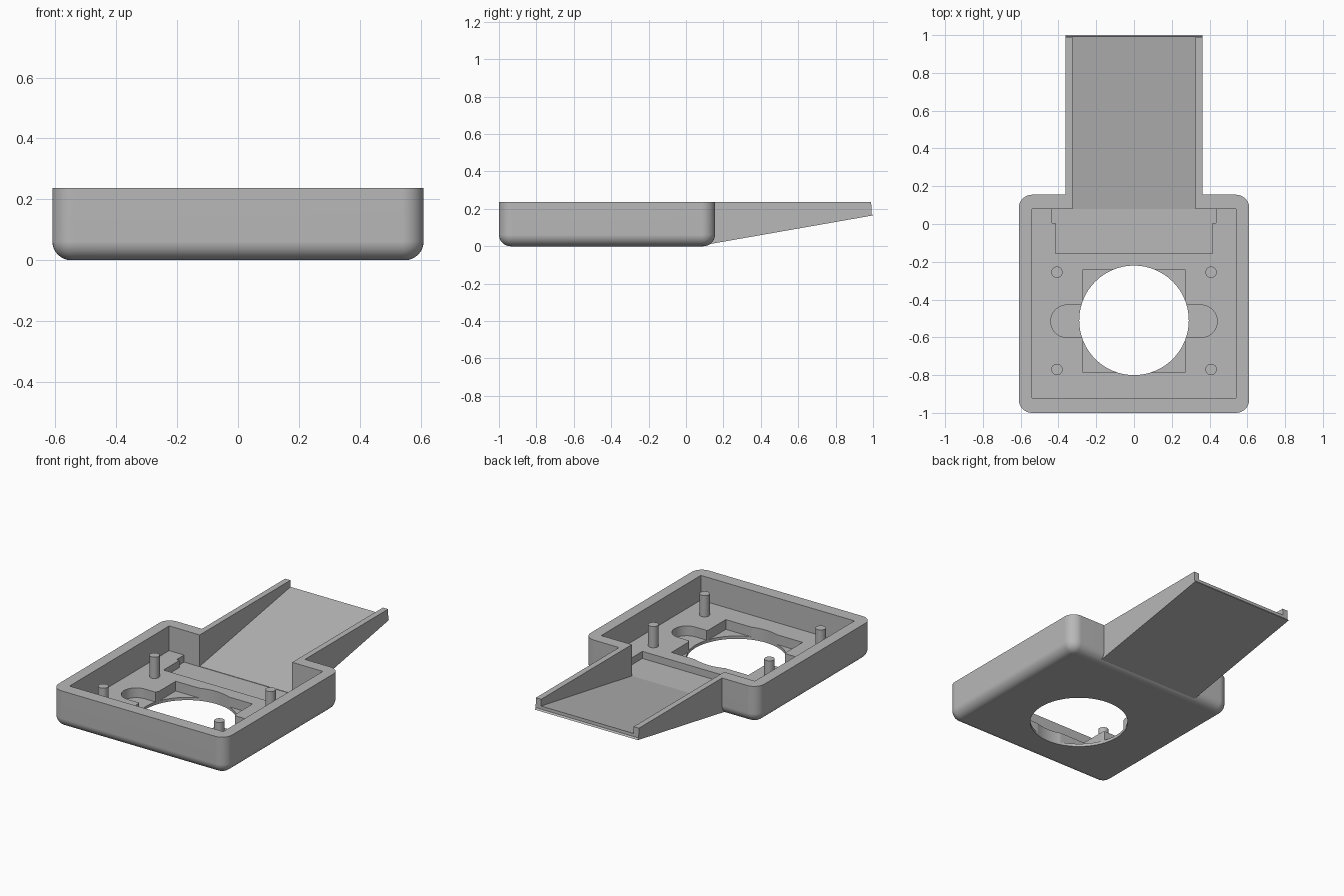
import bpy, bmesh
from mathutils import Vector

cube = bpy.data.objects.get("Cube")
if cube:
    bpy.data.objects.remove(cube, do_unlink=True)

grey = bpy.data.materials.new("plain grey")
grey.use_nodes = True
colour = (0.48, 0.48, 0.48, 1)
grey.diffuse_color = colour
grey.node_tree.nodes["Principled BSDF"].inputs["Base Color"].default_value = colour

TOP = 0.237
FLOOR = 0.08
HOLE_Y = -0.515


def finish(name, bm):
    bmesh.ops.recalc_face_normals(bm, faces=bm.faces)
    mesh = bpy.data.meshes.new(name)
    bm.to_mesh(mesh)
    bm.free()
    mesh.materials.append(grey)
    obj = bpy.data.objects.new(name, mesh)
    bpy.context.scene.collection.objects.link(obj)
    return obj


def box_mesh(low, high):
    bm = bmesh.new()
    bmesh.ops.create_cube(bm, size=1)
    low, high = Vector(low), Vector(high)
    for v in bm.verts:
        v.co = (low + high) / 2 + v.co * (high - low)
    return bm


def box(name, low, high):
    return finish(name, box_mesh(low, high))


def cylinder(name, x, y, radius, low, high, sides=32):
    bm = bmesh.new()
    bmesh.ops.create_cone(bm, cap_ends=True, segments=sides, radius1=radius,
                          radius2=radius, depth=high - low)
    bmesh.ops.translate(bm, verts=bm.verts, vec=(x, y, (low + high) / 2))
    return finish(name, bm)


def side_prism(name, profile, half_width):
    # Side profile in y and z, extruded across x
    bm = bmesh.new()
    face = bm.faces.new([bm.verts.new((-half_width, y, z)) for y, z in profile])
    made = bmesh.ops.extrude_face_region(bm, geom=[face])["geom"]
    moved = [g for g in made if isinstance(g, bmesh.types.BMVert)]
    bmesh.ops.translate(bm, verts=moved, vec=(2 * half_width, 0, 0))
    return finish(name, bm)


def combine(target, other, operation):
    mod = target.modifiers.new("join", "BOOLEAN")
    mod.operation, mod.solver, mod.object = operation, "EXACT", other
    bpy.context.view_layer.objects.active = target
    bpy.ops.object.modifier_apply(modifier=mod.name)
    bpy.data.objects.remove(other, do_unlink=True)


def smooth(obj):
    bpy.ops.object.select_all(action="DESELECT")
    obj.select_set(True)
    bpy.context.view_layer.objects.active = obj
    bpy.ops.object.shade_smooth_by_angle(angle=0.5)
    mod = obj.modifiers.new("even shading", "WEIGHTED_NORMAL")
    mod.keep_sharp = True


# Housing block with rounded corners and a rounded bottom rim
bm = box_mesh((-0.61, -1, 0), (0.61, 0.155, TOP))
upright = [e for e in bm.edges if abs(e.verts[0].co.z - e.verts[1].co.z) > 0.1]
bmesh.ops.bevel(bm, geom=upright, offset=0.07, segments=8, profile=0.5, affect="EDGES")
rim = [e for e in bm.edges if all(v.co.z < 0.001 for v in e.verts)]
bmesh.ops.bevel(bm, geom=rim, offset=0.062, segments=8, profile=0.5, affect="EDGES")
housing = finish("housing", bm)

# Sloping chute at the back
chute = side_prism("chute", [(0.1, 0.007), (1, 0.165), (0.992, 0.175),
                             (0.99, TOP), (0.1, TOP)], 0.362)
combine(housing, chute, "UNION")

# Main cavity, stepped recess, chute channel and sensor pocket
cutters = [
    box("cavity_cutter", (-0.54, -0.92, FLOOR), (0.54, 0.08, 0.4)),
    box("recess_cutter", (-0.415, -0.155, 0.035), (0.415, 0.04, 0.2)),
    box("recess_end_cutter", (-0.435, 0.005, 0.035), (0.435, 0.08, 0.2)),
    side_prism("channel_cutter", [(0.07, 0.036), (1.1, 0.213), (1.1, 0.4),
                                  (0.07, 0.4)], 0.325),
    box("pocket_cutter", (-0.27, -0.785, 0.018), (0.27, -0.24, 0.2)),
    box("slot_cutter", (-0.355, HOLE_Y - 0.086, 0.018), (0.355, HOLE_Y + 0.086, 0.2)),
    cylinder("slot_end_cutter", -0.355, HOLE_Y, 0.086, 0.018, 0.2),
    cylinder("slot_end_cutter", 0.355, HOLE_Y, 0.086, 0.018, 0.2),
    cylinder("round_hole_cutter", 0, -0.51, 0.29, -0.2, 0.3, 64),
]
for cutter in cutters:
    combine(housing, cutter, "DIFFERENCE")
smooth(housing)

# Mounting pegs
for side, x in (("right", -0.408), ("left", 0.408)):
    for end, y in (("front", -0.77), ("back", -0.255)):
        smooth(cylinder(f"{end}_{side}_peg", x, y, 0.03, FLOOR - 0.02, 0.215))
